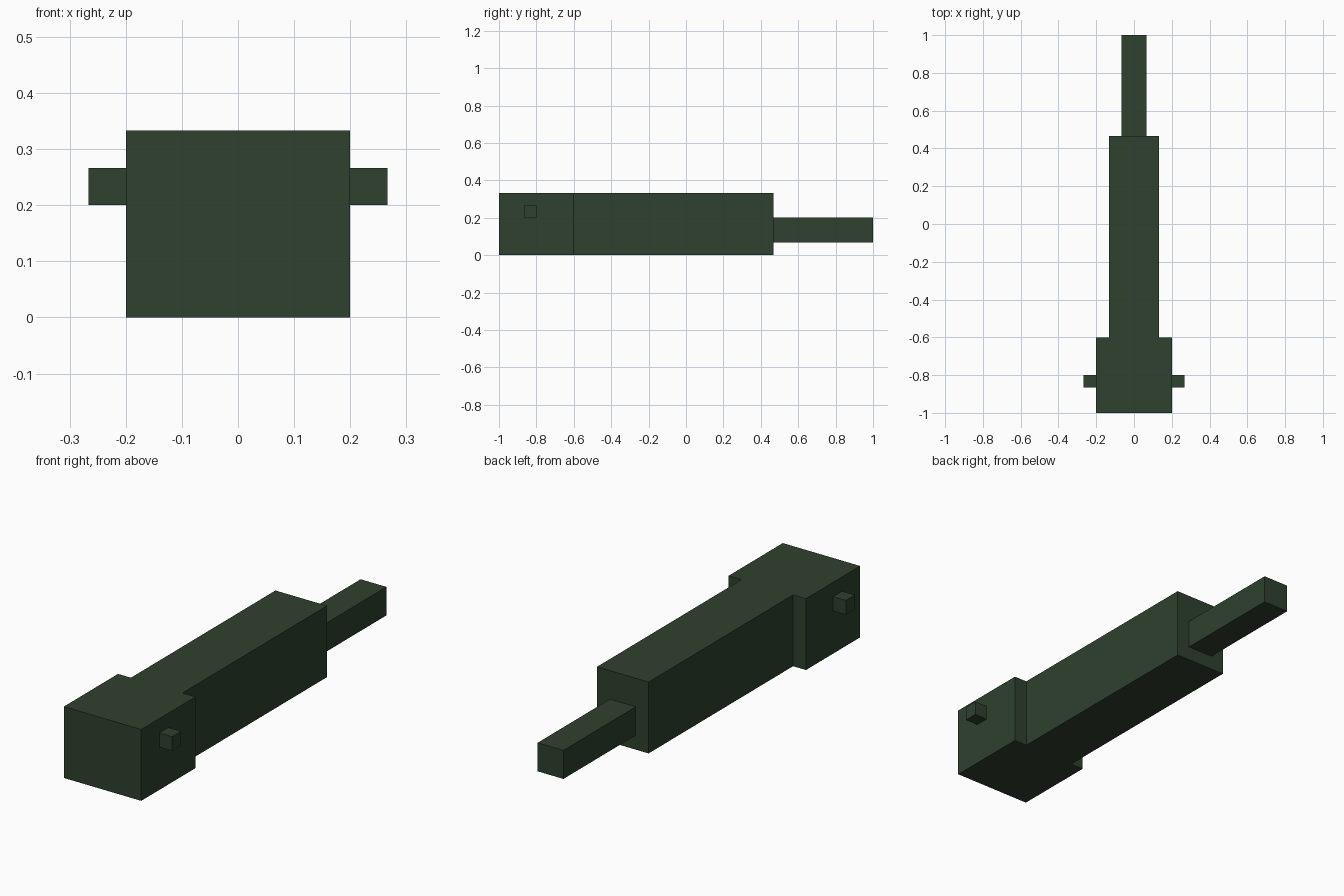
import bpy
from mathutils import Vector

cube = bpy.data.objects.get("Cube")
if cube:
    bpy.data.objects.remove(cube, do_unlink=True)

U = 1 / 15  # the model's grid step

# Single dark green finish
green = bpy.data.materials.new("dark green")
green.use_nodes = True
colour = (0.028, 0.052, 0.027, 1)
green.diffuse_color = colour
bsdf = next(n for n in green.node_tree.nodes if n.type == 'BSDF_PRINCIPLED')
bsdf.inputs["Base Color"].default_value = colour


def box(name, low, high):
    """Flat-faced block between two corners given in grid steps."""
    low, high = Vector(low) * U, Vector(high) * U
    bpy.ops.mesh.primitive_cube_add(size=1, location=(low + high) / 2)
    obj = bpy.context.object
    obj.name = name
    for v in obj.data.vertices:
        v.co = v.co * (high - low)
    obj.data.materials.append(green)
    return obj


# Wide block at the front
box("front_block", (-3, -15, 0), (3, -9, 5))

# Long main body
box("main_body", (-2, -9, 0), (2, 7, 5))

# Narrow bar at the back
box("rear_bar", (-1, 7, 1), (1, 15, 3))

# Small pin on each side of the front block
box("left_pin", (3, -13, 3), (4, -12, 4))
box("right_pin", (-4, -13, 3), (-3, -12, 4))
